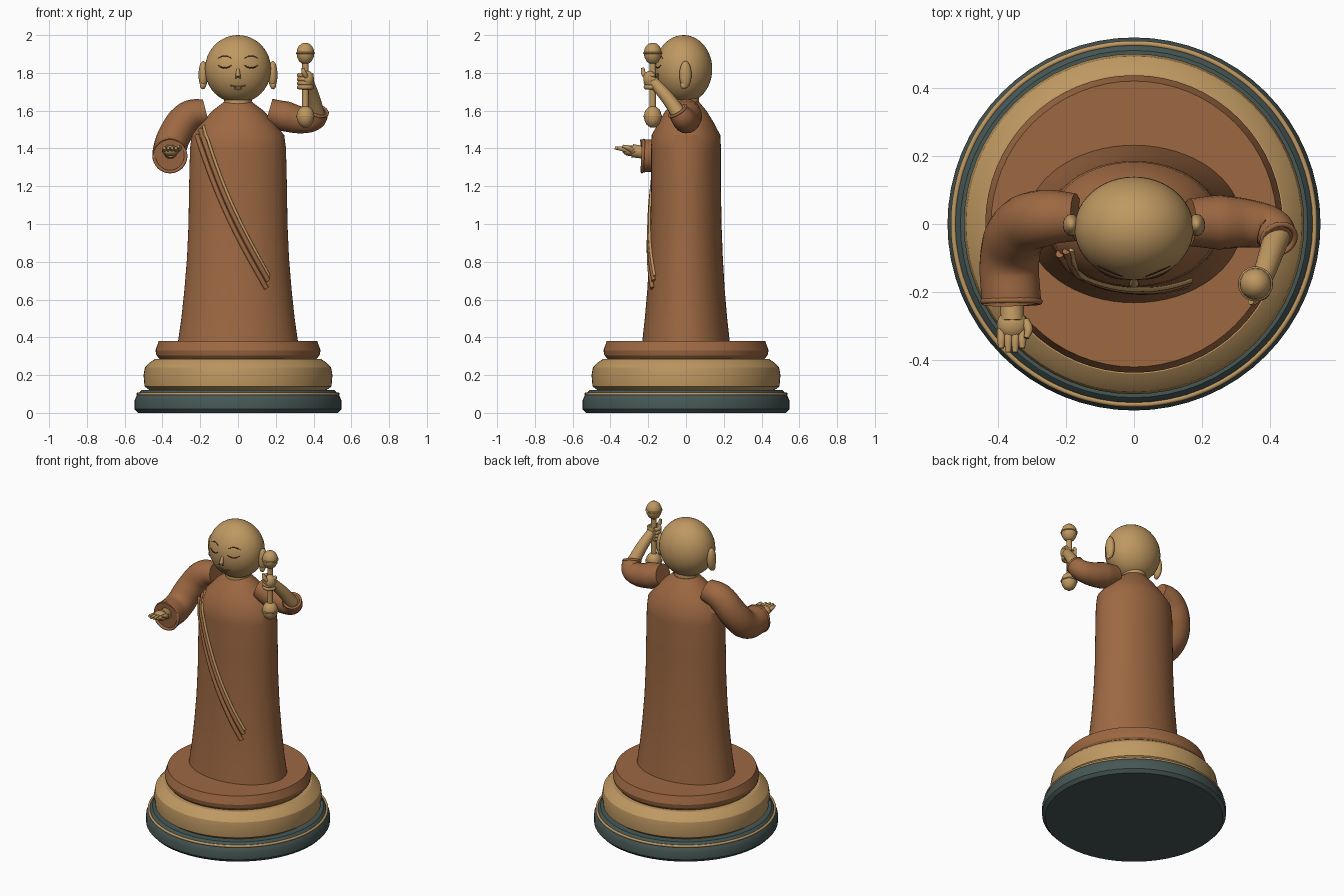
import bpy, bmesh, math
from mathutils import Vector

if "Cube" in bpy.data.objects:
    bpy.data.objects.remove(bpy.data.objects["Cube"])


def material(name, rgb):
    m = bpy.data.materials.new(name)
    m.diffuse_color = (*rgb, 1)
    m.use_nodes = True
    m.node_tree.nodes["Principled BSDF"].inputs["Base Color"].default_value = m.diffuse_color
    return m


BROWN = material("robe brown", (0.34, 0.14, 0.055))
GOLD = material("warm gold", (0.52, 0.315, 0.12))
SLATE = material("slate green", (0.062, 0.095, 0.09))
DARK = material("dark brown", (0.07, 0.025, 0.012))


def finish(name, mesh, mat, angle=35):
    mesh.materials.clear()
    mesh.materials.append(mat)
    ob = bpy.data.objects.new(name, mesh)
    bpy.context.collection.objects.link(ob)
    bpy.ops.object.select_all(action='DESELECT')
    ob.select_set(True)
    bpy.context.view_layer.objects.active = ob
    bpy.ops.object.shade_smooth_by_angle(angle=math.radians(angle))
    return ob


def lathe(name, profile, mat, centre=(0, 0), seg=64, angle=30):
    """Closed body from rows of (half width x, half depth y, z)."""
    bm = bmesh.new()
    rings = []
    for rx, ry, z in profile:
        rings.append([bm.verts.new((centre[0] + rx * math.cos(2 * math.pi * i / seg),
                                    centre[1] + ry * math.sin(2 * math.pi * i / seg), z))
                      for i in range(seg)])
    for a, b in zip(rings, rings[1:]):
        for i in range(seg):
            j = (i + 1) % seg
            bm.faces.new((a[i], a[j], b[j], b[i]))
    bm.faces.new(rings[0][::-1])
    bm.faces.new(rings[-1])
    mesh = bpy.data.meshes.new(name)
    bm.to_mesh(mesh)
    bm.free()
    return finish(name, mesh, mat, angle)


def disc(name, profile, mat, **kw):
    return lathe(name, [(r, r, z) for r, z in profile], mat, **kw)


def ball(name, centre, radii, mat, seg=32):
    bm = bmesh.new()
    bmesh.ops.create_uvsphere(bm, u_segments=seg, v_segments=seg // 2, radius=1)
    for v in bm.verts:
        v.co = Vector([c + r * p for c, r, p in zip(centre, radii, v.co)])
    mesh = bpy.data.meshes.new(name)
    bm.to_mesh(mesh)
    bm.free()
    return finish(name, mesh, mat, 60)


def tube(name, points, radii, mat, cyclic=False, bevel=5):
    """Smooth round tube through points, one radius per point."""
    if not isinstance(radii, (list, tuple)):
        radii = [radii] * len(points)
    cu = bpy.data.curves.new(name + " path", 'CURVE')
    cu.dimensions = '3D'
    cu.bevel_depth = 1
    cu.bevel_resolution = bevel
    cu.use_fill_caps = not cyclic
    cu.resolution_u = 6
    sp = cu.splines.new('BEZIER')
    sp.bezier_points.add(len(points) - 1)
    sp.use_cyclic_u = cyclic
    for bp, p, r in zip(sp.bezier_points, points, radii):
        bp.co = p
        bp.radius = r
        bp.handle_left_type = bp.handle_right_type = 'AUTO'
    tmp = bpy.data.objects.new("path", cu)
    bpy.context.collection.objects.link(tmp)
    dg = bpy.context.evaluated_depsgraph_get()
    mesh = bpy.data.meshes.new_from_object(tmp.evaluated_get(dg))
    bpy.data.objects.remove(tmp)
    return finish(name, mesh, mat, 40)


def ring(name, centre, normal, radius, thick, mat, count=12):
    q = Vector(normal).to_track_quat('Z', 'Y')
    pts = [Vector(centre) + q @ Vector((radius * math.cos(2 * math.pi * i / count),
                                        radius * math.sin(2 * math.pi * i / count), 0))
           for i in range(count)]
    return tube(name, pts, thick, mat, cyclic=True, bevel=3)


# Stepped round base
disc("base_plinth", [(0.53, 0), (0.548, 0.02), (0.548, 0.065), (0.535, 0.095), (0.51, 0.12)], SLATE)
ring("base_trim", (0, 0, 0.1), (0, 0, 1), 0.53, 0.008, GOLD, 32)
disc("base_middle", [(0.46, 0.115), (0.495, 0.14), (0.5, 0.2), (0.493, 0.24), (0.47, 0.265),
                     (0.44, 0.285)], GOLD)
disc("base_top", [(0.41, 0.28), (0.432, 0.305), (0.437, 0.33), (0.42, 0.38)], BROWN)

# Robe body
ROBE = [(0.318, 0.232, 0.375), (0.3, 0.218, 0.5), (0.284, 0.205, 0.65), (0.27, 0.195, 0.82),
        (0.262, 0.188, 1.0), (0.259, 0.185, 1.2), (0.254, 0.185, 1.4), (0.245, 0.182, 1.47),
        (0.19, 0.145, 1.54), (0.135, 0.108, 1.6), (0.075, 0.07, 1.645)]
lathe("robe", ROBE, BROWN)


def robe_front(x, z):
    for (ax, ay, az), (bx, by, bz) in zip(ROBE, ROBE[1:]):
        if az <= z <= bz:
            t = (z - az) / (bz - az)
            rx, ry = ax + t * (bx - ax), ay + t * (by - ay)
            return -ry * math.sqrt(max(0.05, 1 - (x / rx) ** 2))


# Diagonal sash: two folds and a gold edge
for name, (x0, z0), (x1, z1), r, mat in (
        ("sash_lower_fold", (-0.218, 1.47), (0.15, 0.66), 0.013, BROWN),
        ("sash_upper_fold", (-0.198, 1.5), (0.16, 0.7), 0.013, BROWN),
        ("sash_gold_edge", (-0.183, 1.52), (0.165, 0.725), 0.008, GOLD)):
    pts = []
    for i in range(11):
        t = i / 10
        x = x0 + t * (x1 - x0) - 0.03 * math.sin(math.pi * t)
        z = z0 + t * (z1 - z0)
        pts.append((x, robe_front(x, z) - 0.004, z))
    tube(name, pts, r, mat, bevel=3)

# Neck and head
disc("neck", [(0.078, 1.58), (0.072, 1.63), (0.075, 1.7)], GOLD, centre=(0, -0.005), seg=32)
HEAD, HR = (0, -0.013, 1.82), (0.175, 0.152, 0.18)
ball("head", HEAD, HR, GOLD, 48)
for s, side in ((-1, "right"), (1, "left")):
    ball(side + "_ear", (s * 0.184, -0.003, 1.79), (0.025, 0.032, 0.073), GOLD)
    ball(side + "_ear_lobe", (s * 0.186, -0.012, 1.735), (0.016, 0.018, 0.022), GOLD, 16)
tube("nose", [(0, -0.155, 1.83), (0, -0.168, 1.8), (0, -0.174, 1.78)], [0.006, 0.011, 0.014], GOLD)


def face_line(name, cx, cz, half, rise, r, mat):
    """Curved line lying on the front of the head."""
    pts = []
    for i in range(7):
        u = i / 3 - 1
        x, z = cx + half * u, cz + rise * (1 - u * u)
        k = 1 - (x / HR[0]) ** 2 - ((z - HEAD[2]) / HR[2]) ** 2
        pts.append((x, HEAD[1] - HR[1] * math.sqrt(k), z))
    tube(name, pts, [r * (0.4 + 0.6 * math.sin(math.pi * i / 6)) for i in range(7)], mat, bevel=2)


for s, side in ((-1, "right"), (1, "left")):
    face_line(side + "_closed_eye", s * 0.07, 1.84, 0.036, -0.013, 0.004, DARK)
    face_line(side + "_brow", s * 0.07, 1.877, 0.036, 0.013, 0.003, DARK)
    ball(side + "_nostril", (s * 0.012, -0.177, 1.772), (0.004, 0.006, 0.003), DARK, 8)
face_line("upper_lip", 0, 1.735, 0.042, -0.008, 0.005, BROWN)
face_line("lower_lip", 0, 1.716, 0.02, -0.004, 0.004, BROWN)

# Right arm, reaching forward with open hand
tube("right_sleeve", [(-0.17, 0.02, 1.592), (-0.26, 0.018, 1.57), (-0.335, -0.015, 1.47),
                      (-0.365, -0.1, 1.375), (-0.36, -0.232, 1.36)],
     [0.07, 0.083, 0.088, 0.088, 0.088], BROWN, bevel=8)
ring("right_cuff", (-0.36, -0.228, 1.36), (0, -1, 0.05), 0.083, 0.009, BROWN)
tube("right_wrist", [(-0.358, -0.21, 1.378), (-0.358, -0.25, 1.383), (-0.358, -0.285, 1.388)],
     [0.036, 0.035, 0.036], GOLD)
ball("right_palm", (-0.358, -0.295, 1.388), (0.045, 0.042, 0.028), GOLD, 24)
for i in range(4):
    x = -0.39 + i * 0.0205
    tip = -0.365 - (0.012 if i in (1, 2) else 0)
    tube("right_finger_%d" % (i + 1), [(x, -0.31, 1.39), (x, -0.34, 1.398), (x, tip, 1.402)],
         [0.013, 0.0125, 0.008], GOLD, bevel=3)
tube("right_thumb", [(-0.32, -0.285, 1.39), (-0.31, -0.31, 1.405), (-0.316, -0.335, 1.412)],
     [0.014, 0.013, 0.008], GOLD, bevel=3)

# Left arm, raised
tube("left_sleeve", [(0.163, 0.005, 1.595), (0.25, 0.005, 1.57), (0.345, 0.0, 1.55),
                     (0.405, -0.015, 1.56), (0.425, -0.045, 1.6)],
     [0.07, 0.08, 0.07, 0.062, 0.054], BROWN, bevel=8)
ring("left_cuff", (0.425, -0.044, 1.599), (0.25, -0.45, 0.7), 0.05, 0.008, BROWN)
tube("left_forearm", [(0.42, -0.035, 1.58), (0.398, -0.1, 1.67), (0.372, -0.175, 1.755)],
     [0.04, 0.035, 0.029], GOLD)
ball("left_palm", (0.368, -0.192, 1.768), (0.034, 0.034, 0.043), GOLD, 24)
RX, RY = 0.357, -0.176
for i in range(4):
    z = 1.725 + i * 0.021
    pts = [(RX + 0.033 * math.cos(a), RY + 0.036 * math.sin(a), z)
           for a in (math.radians(20 - 50 * k) for k in range(6))]
    tube("left_finger_%d" % (i + 1), pts, 0.0125, GOLD, bevel=3)
tube("left_thumb", [(0.365, -0.21, 1.775), (0.35, -0.226, 1.8), (0.343, -0.228, 1.825)],
     [0.014, 0.013, 0.009], GOLD, bevel=3)

# Double ended hand bell
disc("bell_rod", [(0.017, 1.6), (0.017, 1.87)], GOLD, centre=(RX, RY), seg=20)
for label, zc in (("upper", 1.905), ("lower", 1.57)):
    disc(label + "_bell", [(0.014, zc - 0.058), (0.032, zc - 0.045), (0.044, zc - 0.022),
                           (0.047, zc), (0.044, zc + 0.02), (0.036, zc + 0.036),
                           (0.022, zc + 0.049), (0.008, zc + 0.054)],
         GOLD, centre=(RX, RY), seg=32, angle=50)
    ring(label + "_bell_band", (RX, RY, zc), (0, 0, 1), 0.046, 0.005, GOLD)
